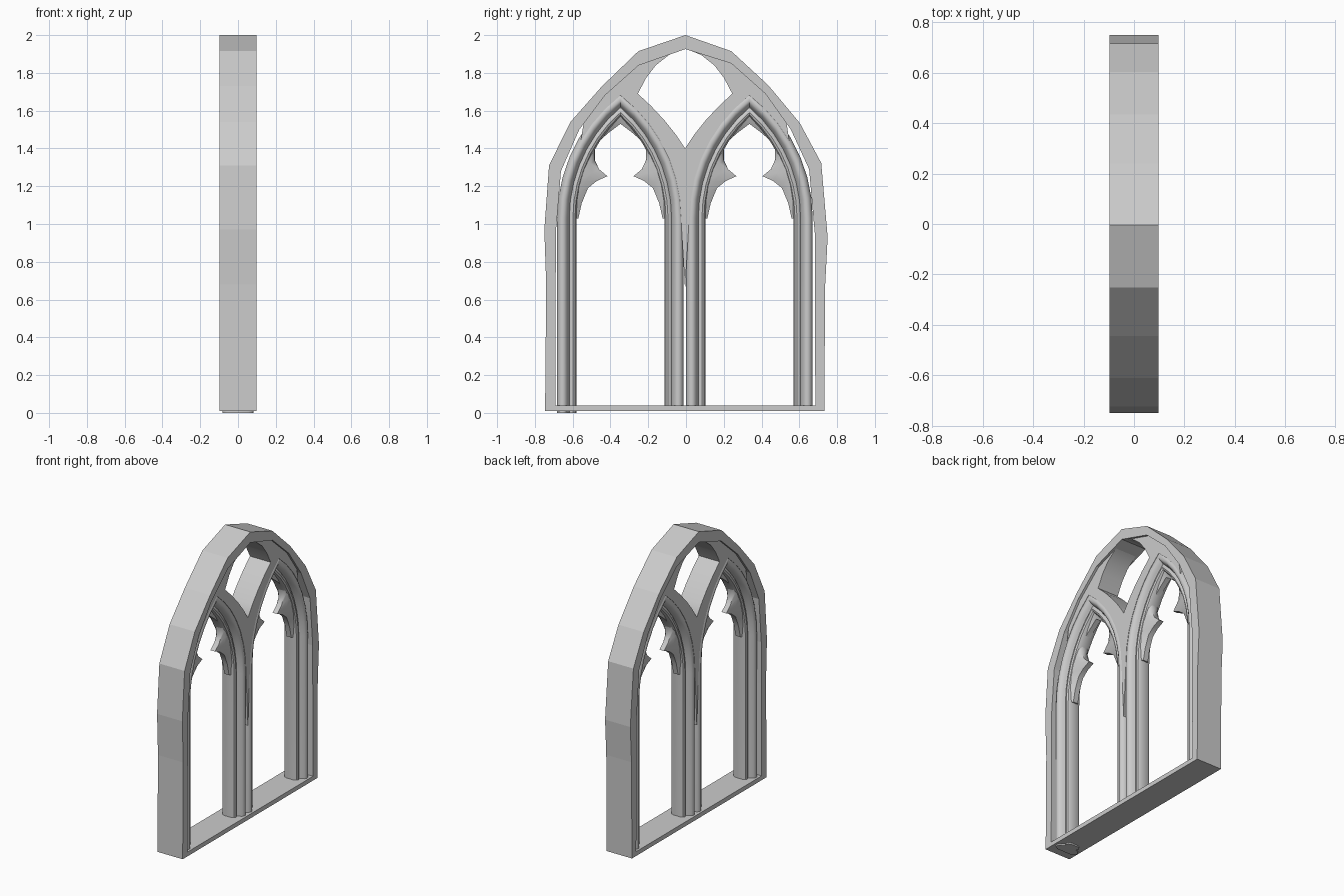
import bpy, bmesh, math

if "Cube" in bpy.data.objects:
    bpy.data.objects.remove(bpy.data.objects["Cube"])

AXIS = -0.005                      # centre line of the window in y
W, R, SPRING = 0.335, 0.837, 1.03  # light half width, arch radius, springing height
N = 7                              # segments per arch side


def finish(name, bm, smooth=True):
    bmesh.ops.remove_doubles(bm, verts=bm.verts, dist=1e-5)
    bmesh.ops.recalc_face_normals(bm, faces=bm.faces)
    me = bpy.data.meshes.new(name)
    bm.to_mesh(me)
    bm.free()
    ob = bpy.data.objects.new(name, me)
    bpy.context.collection.objects.link(ob)
    if smooth:
        bpy.ops.object.select_all(action='DESELECT')
        bpy.context.view_layer.objects.active = ob
        ob.select_set(True)
        bpy.ops.object.shade_smooth_by_angle(angle=math.radians(35))
    return ob


def skin(name, rings, close_path=False, smooth=True):
    """Bridge closed cross-sections into a solid."""
    bm = bmesh.new()
    vs = [[bm.verts.new(p) for p in ring] for ring in rings]
    k = len(vs[0])
    pairs = list(zip(vs, vs[1:])) + ([(vs[-1], vs[0])] if close_path else [])
    for a, b in pairs:
        for i in range(k):
            j = (i + 1) % k
            bm.faces.new((a[i], a[j], b[j], b[i]))
    if not close_path:
        bm.faces.new(vs[0])
        bm.faces.new(vs[-1])
    return finish(name, bm, smooth)


def prism(name, outline, half):
    """Extrude a (y, z) outline through the wall thickness."""
    rings = [[(x, y, z) for y, z in outline] for x in (-half, half)]
    return skin(name, rings)


def arch(d, t):
    """Point on the light's arch, inset by d; t = 0 springing, 1 apex."""
    r, k = R - d, R - W
    a = t * math.acos(k / r)
    return r * math.cos(a) - k, SPRING + r * math.sin(a)


# outer frame: one closed faceted ring including the sill
outer = [(-.746, .01), (-.74, .68), (-.75, .97), (-.725, 1.31), (-.612, 1.54),
         (-.444, 1.73), (-.252, 1.915), (-.003, 2.0), (.24, 1.915), (.435, 1.735),
         (.603, 1.534), (.716, 1.323), (.75, .93), (.737, .68), (.732, .01)]
inner = [(-.692, .04), (-.69, .68), (-.688, .97), (-.662, 1.28), (-.565, 1.50),
         (-.43, 1.68), (-.25, 1.84), (-.003, 1.926), (.24, 1.85), (.42, 1.69),
         (.555, 1.50), (.652, 1.29), (.682, .95), (.682, .68), (.685, .04)]
T = 0.097
skin("outer_frame", [[(-T, *o), (T, *o), (T, *i), (-T, *i)] for o, i in zip(outer, inner)],
     close_path=True, smooth=False)

# moulded jamb section: big roll, hollow, small inner roll (inset, depth)
half = [(0, .055), (.01, .074), (.022, .082), (.036, .082), (.048, .074), (.057, .057),
        (.064, .042), (.072, .049), (.083, .051), (.094, .045), (.102, .028)]
section = half + [(d, -x) for d, x in reversed(half)]

# cusped opening, half outline (distance from light centre, height)
foil = [(.223, 1.03), (.205, 1.11), (.172, 1.19), (.125, 1.228), (.069, 1.253),
        (.113, 1.29), (.136, 1.335), (.138, 1.39), (.112, 1.44), (.06, 1.485), (0, 1.53)]

for side, c in (("left", -.347), ("right", .336)):
    # jambs and arch moulding in one sweep
    stations = [(-1, None)] + [(-1, i / N) for i in range(N + 1)]
    stations += [(1, i / N) for i in range(N - 1, -1, -1)] + [(1, None)]
    rings = []
    for s, t in stations:
        ring = []
        for d, x in section:
            if t is None:
                u, z = W - d, (0.0 if side == "left" and s < 0 else 0.02)
            else:
                u, z = arch(d, t)
            ring.append((x, c + s * u, z))
        rings.append(ring)
    skin(side + "_light_moulding", rings)

    # cusped foil inside the arch, hollow chamfer towards a thin edge
    rings = []
    n = len(foil) - 1
    for k in list(range(n + 1)) + list(range(n + 1, 2 * n + 1)):
        s, i = (-1, k) if k <= n else (1, 2 * n - k)
        (ou, oz), (fu, fz) = arch(.075, i / n), foil[i]
        ring = [(x, c + s * (ou + (fu - ou) * f), oz + (fz - oz) * f)
                for f, x in ((0, .045), (.45, .034), (1, .018))]
        rings.append(ring + [(-x, y, z) for x, y, z in reversed(ring)])
    skin(side + "_cusped_foil", rings)

# spandrel plates either side of the top opening, tapering down between the lights
eye = [(0, 1.93), (.085, 1.895), (.155, 1.84), (.205, 1.775), (.25, 1.69),
       (.18, 1.625), (.11, 1.55), (.05, 1.475), (0, 1.40)]
gap = .3415                        # light centre from the axis
for side, s in (("left", -1), ("right", 1)):
    pts = [(0, .65)]
    for i in range(N + 1):
        u, z = arch(.015, i / N)
        pts.append((gap - u, z))
    for t in (6 / N, 5 / N, 4 / N):
        u, z = arch(.015, t)
        pts.append((gap + u, z))
    pts += [(.53, 1.58), (.44, 1.70), (.25, 1.865), (0, 1.945)] + eye
    prism(side + "_spandrel", [(AXIS + s * y, z) for y, z in pts], .08)
